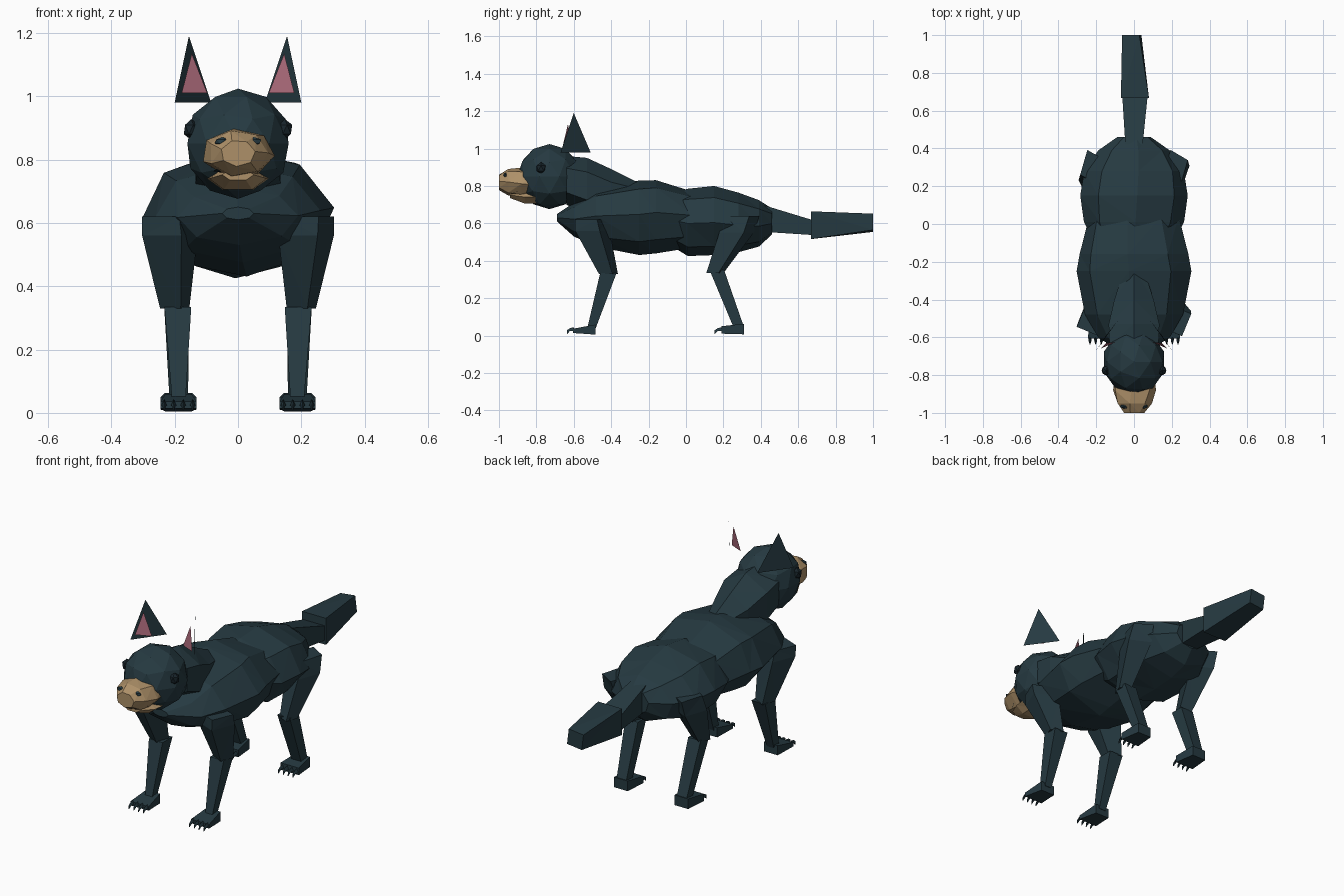
import bpy, bmesh, math
from mathutils import Vector, Matrix


def material(name, rgb):
    m = bpy.data.materials.new(name)
    m.diffuse_color = (*rgb, 1)
    return m


FUR = material("dark slate fur", (0.019, 0.042, 0.053))
EYE = material("near black", (0.009, 0.018, 0.024))
TAN = material("tan muzzle", (0.42, 0.28, 0.14))
PINK = material("inner ear pink", (0.40, 0.14, 0.19))


def finish(name, bm, mat):
    bmesh.ops.recalc_face_normals(bm, faces=bm.faces)
    me = bpy.data.meshes.new(name)
    bm.to_mesh(me)
    bm.free()
    me.materials.append(mat)
    ob = bpy.data.objects.new(name, me)
    bpy.context.collection.objects.link(ob)
    return ob


def loft(name, sections, sides, mat, axis="y", turn=0.0, twist=0.0):
    """Skin rings (centre x, y, z, half width, half depth) across an axis."""
    bm = bmesh.new()
    rings = []
    for k, (x, y, z, a, b) in enumerate(sections):
        ring = []
        for i in range(sides):
            t = turn + k * twist + 2 * math.pi * i / sides
            u, v = a * math.cos(t), b * math.sin(t)
            ring.append(bm.verts.new((x + u, y, z + v) if axis == "y" else (x + u, y + v, z)))
        rings.append(ring)
    for lo, hi in zip(rings, rings[1:]):
        for i in range(sides):
            j = (i + 1) % sides
            bm.faces.new((lo[i], lo[j], hi[j], hi[i]))
    bm.faces.new(rings[0])
    bm.faces.new(rings[-1])
    bmesh.ops.triangulate(bm, faces=[f for f in bm.faces if len(f.verts) == 4])
    return finish(name, bm, mat)


def ball(name, centre, radii, mat, subdiv=2):
    bm = bmesh.new()
    bmesh.ops.create_icosphere(bm, subdivisions=subdiv, radius=1)
    bm.transform(Matrix.Translation(centre) @ Matrix.Diagonal((*radii, 1)))
    return finish(name, bm, mat)


def triangle(name, pts, mat):
    bm = bmesh.new()
    bm.faces.new([bm.verts.new(p) for p in pts])
    return finish(name, bm, mat)


Q = math.pi / 4

# torso: chest and hips overlap at the waist
loft("chest", [(0, -0.69, 0.63, 0.05, 0.02), (0, -0.60, 0.62, 0.19, 0.09),
               (0, -0.48, 0.63, 0.26, 0.155), (0, -0.25, 0.63, 0.305, 0.20),
               (0, -0.16, 0.635, 0.29, 0.197), (0, 0.04, 0.62, 0.24, 0.15)],
     8, FUR, twist=0.03)
loft("hips", [(0, -0.08, 0.62, 0.22, 0.14), (0, 0.01, 0.605, 0.265, 0.18),
              (0, 0.15, 0.615, 0.285, 0.185), (0, 0.28, 0.605, 0.265, 0.16),
              (0, 0.39, 0.60, 0.19, 0.125), (0, 0.46, 0.61, 0.09, 0.07)],
     8, FUR, twist=-0.03)

# neck, head and eyes
loft("neck", [(0, -0.64, 0.83, 0.15, 0.13), (0, -0.53, 0.80, 0.155, 0.15),
              (0, -0.40, 0.75, 0.12, 0.14), (0, -0.24, 0.75, 0.06, 0.06)], 6, FUR, turn=math.pi / 6)
ball("head", (0, -0.73, 0.85), (0.168, 0.172, 0.174), FUR)

# muzzle, jaw and dark nose patches
loft("muzzle", [(0, -0.80, 0.82, 0.11, 0.075), (0, -0.88, 0.82, 0.117, 0.078),
                (0, -0.95, 0.82, 0.095, 0.073), (0, -1.0, 0.82, 0.055, 0.042)],
     7, TAN, turn=math.pi / 2, twist=0.12)
loft("jaw", [(0, -0.78, 0.74, 0.10, 0.04), (0, -0.86, 0.74, 0.09, 0.04),
             (0, -0.94, 0.752, 0.05, 0.02)], 6, TAN)
ball("mouth_gap", (0, -0.895, 0.768), (0.088, 0.06, 0.012), EYE, 1)

for s, side in ((-1, "left"), (1, "right")):
    ball(f"{side}_eye", (s * 0.148, -0.775, 0.895), (0.026, 0.028, 0.033), EYE, 1)
    ball(f"{side}_nostril", (s * 0.05, -0.966, 0.857), (0.026, 0.012, 0.014), FUR, 1)

    # ears: flat triangles angled outwards with a smaller pink plate in front
    triangle(f"{side}_ear", [(s * 0.20, -0.67, 0.98), (s * 0.085, -0.51, 0.98),
                             (s * 0.155, -0.60, 1.19)], FUR)
    triangle(f"{side}_inner_ear", [(s * 0.178, -0.66, 1.01), (s * 0.097, -0.625, 1.01),
                                   (s * 0.146, -0.63, 1.135)], PINK)

    # front leg
    loft(f"{side}_front_upper_leg",
         [(s * 0.22, -0.51, 0.62, 0.09, 0.09), (s * 0.215, -0.50, 0.56, 0.095, 0.10),
          (s * 0.20, -0.415, 0.33, 0.05, 0.055)], 4, FUR, axis="z", turn=Q * 0.5)
    loft(f"{side}_front_lower_leg",
         [(s * 0.19, -0.415, 0.335, 0.06, 0.062), (s * 0.187, -0.505, 0.04, 0.03, 0.032)],
         4, FUR, axis="z", turn=Q)
    loft(f"{side}_front_foot",
         [(s * 0.188, -0.605, 0.025, 0.08, 0.016), (s * 0.188, -0.485, 0.032, 0.06, 0.038)],
         4, FUR, turn=Q)

    # hind leg
    loft(f"{side}_thigh",
         [(s * 0.22, 0.30, 0.64, 0.07, 0.10), (s * 0.215, 0.27, 0.55, 0.085, 0.10),
          (s * 0.205, 0.155, 0.335, 0.045, 0.05)], 4, FUR, axis="z", turn=Q * 0.5)
    loft(f"{side}_shank",
         [(s * 0.195, 0.165, 0.35, 0.055, 0.055), (s * 0.187, 0.28, 0.05, 0.042, 0.04)],
         4, FUR, axis="z", turn=Q)
    loft(f"{side}_hind_foot",
         [(s * 0.188, 0.19, 0.03, 0.08, 0.028), (s * 0.188, 0.31, 0.035, 0.06, 0.04)],
         4, FUR, turn=Q)

    # claws
    for foot, y in (("front", -0.60), ("hind", 0.19)):
        for i in range(4):
            x = s * 0.188 + (i - 1.5) * 0.03
            loft(f"{side}_{foot}_claw_{i + 1}",
                 [(x, y, 0.03, 0.011, 0.014), (x, y - 0.02, 0.03, 0.008, 0.01),
                  (x, y - 0.037, 0.014, 0.002, 0.014)], 3, FUR, turn=math.pi / 2)

# tail: thin root and thicker brush
loft("tail_root", [(0, 0.42, 0.625, 0.065, 0.10), (0.005, 0.68, 0.577, 0.095, 0.056)],
     4, FUR, turn=Q)
loft("tail_brush", [(0.005, 0.667, 0.59, 0.105, 0.105), (-0.012, 1.0, 0.603, 0.065, 0.062)],
     4, FUR, turn=Q, twist=0.12)
